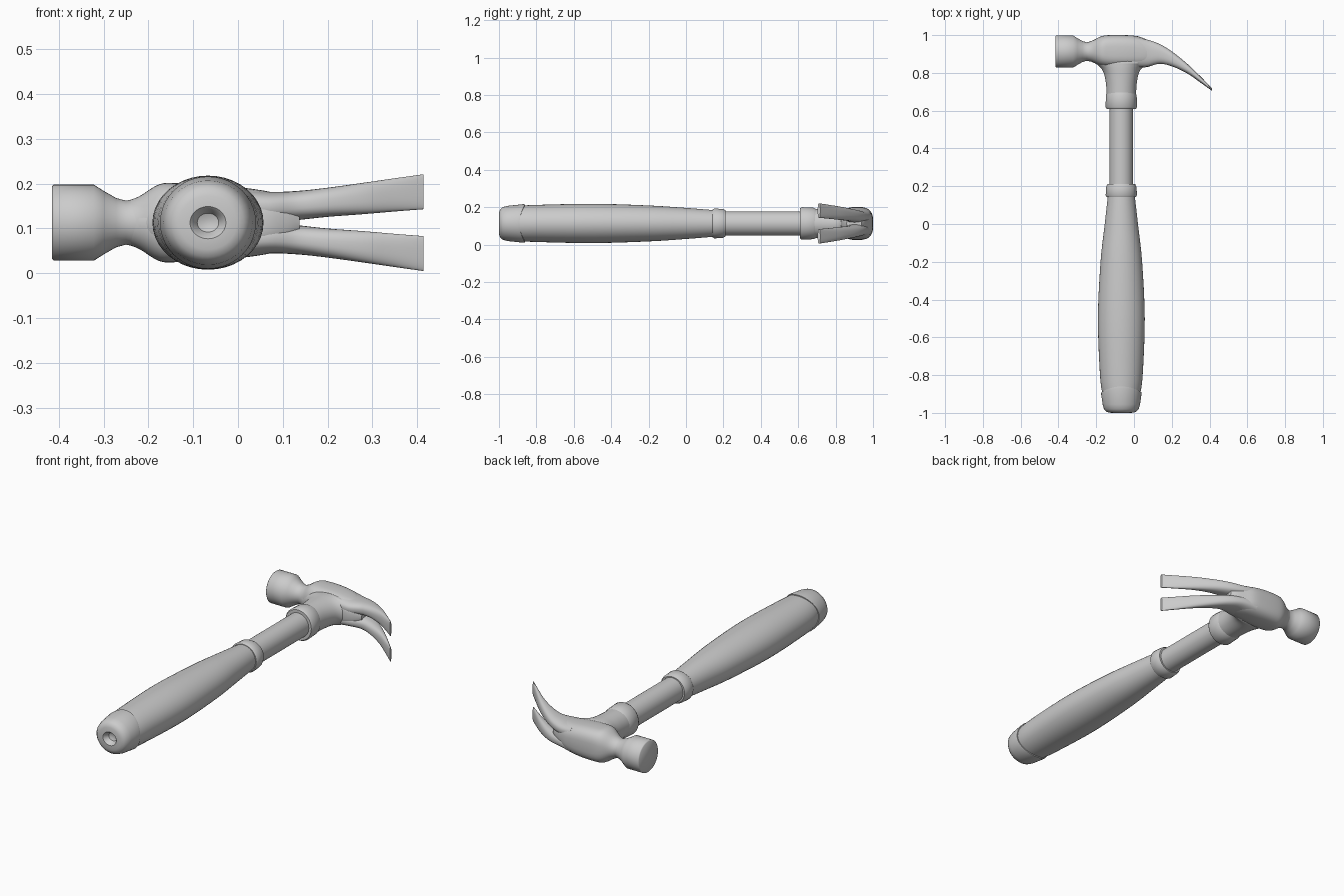
import bpy, bmesh, math
from mathutils import Vector

CX, CZ = -0.067, 0.113   # handle axis
FY = 0.913               # striking face axis height


def refine(st, k):
    """Catmull-Rom interpolation between stations."""
    if k < 2:
        return st
    out = []
    for i in range(len(st) - 1):
        p = [Vector(st[min(max(j, 0), len(st) - 1)]) for j in range(i - 1, i + 3)]
        for s in range(k):
            t = s / k
            out.append(tuple(0.5 * (2 * p[1] + (p[2] - p[0]) * t
                       + (2 * p[0] - 5 * p[1] + 4 * p[2] - p[3]) * t * t
                       + (3 * p[1] - p[0] - 3 * p[2] + p[3]) * t ** 3)))
    return out + [st[-1]]


def loft(name, axis, stations, k=1, seg=40, angle=38, wave=None):
    """Stations: (position, centre u, centre z, half u, half z, exponent)."""
    bm = bmesh.new()
    rings = []
    for t, cu, cv, hu, hv, n in refine(stations, k):
        ring = []
        for i in range(seg):
            a = 2 * math.pi * i / seg
            c, s = math.cos(a), math.sin(a)
            u = cu + hu * math.copysign(abs(c) ** (2 / n), c)
            v = cv + hv * math.copysign(abs(s) ** (2 / n), s)
            w = t + (wave(t, a) if wave else 0)
            ring.append(bm.verts.new((w, u, v) if axis == 'x' else (u, w, v)))
        rings.append(ring)
    for a, b in zip(rings, rings[1:]):
        for i in range(seg):
            j = (i + 1) % seg
            bm.faces.new((a[i], a[j], b[j], b[i]))
    bm.faces.new(rings[0])
    bm.faces.new(rings[-1])
    bmesh.ops.recalc_face_normals(bm, faces=bm.faces)
    me = bpy.data.meshes.new(name)
    bm.to_mesh(me)
    bm.free()
    me.shade_smooth()
    me.set_sharp_from_angle(angle=math.radians(angle))
    ob = bpy.data.objects.new(name, me)
    bpy.context.collection.objects.link(ob)
    return ob


def turned(name, prof, **kw):
    """Handle part from (y, half width x, half height z)."""
    return loft(name, 'y', [(y, CX, CZ, rx, rz, 2) for y, rx, rz in prof], **kw)


# Grip, shaft and collars
turned("grip", [(-0.9, 0.100, 0.094), (-0.8, 0.113, 0.099), (-0.5, 0.124, 0.105),
                (-0.2, 0.110, 0.096), (0.0, 0.088, 0.083), (0.16, 0.070, 0.070)], k=5)
turned("shaft", [(0.1, 0.063, 0.065), (0.7, 0.063, 0.065)])
for name, y0, y1, rx, rz in (("grip_collar", 0.142, 0.212, 0.083, 0.080),
                             ("head_collar", 0.610, 0.697, 0.084, 0.087)):
    turned(name, [(y0, 0.06, 0.06), (y0, rx - 0.006, rz - 0.006), (y0 + 0.01, rx, rz),
                  (y1 - 0.015, rx - 0.003, rz - 0.003), (y1, rx - 0.010, rz - 0.010),
                  (y1, 0.06, 0.06)])

# Butt cap with wavy rim and dimple
turned("butt_cap", [(-0.875, 0.09, 0.085), (-0.875, 0.106, 0.102), (-0.885, 0.107, 0.103),
                    (-0.955, 0.099, 0.094), (-0.980, 0.092, 0.087), (-0.993, 0.080, 0.076),
                    (-0.999, 0.064, 0.060), (-1.0, 0.040, 0.036), (-0.995, 0.035, 0.031),
                    (-0.972, 0.024, 0.021), (-0.967, 0.010, 0.009)],
       wave=lambda t, a: -0.015 * math.cos(2 * a) if t > -0.9 else 0)

# Striking face
loft("striking_face", 'x', [(x, FY, CZ, r, r, 2) for x, r in
     ((-0.415, 0.081), (-0.411, 0.085), (-0.322, 0.085), (-0.300, 0.071), (-0.272, 0.055),
      (-0.250, 0.049), (-0.225, 0.054), (-0.19, 0.070), (-0.15, 0.075))], angle=50)

# Head body, fading inside the claw
loft("head_body", 'x', [
    (-0.250, 0.913, CZ, 0.048, 0.048, 2.0), (-0.220, 0.914, CZ, 0.057, 0.059, 2.1),
    (-0.175, 0.915, CZ, 0.078, 0.086, 2.6), (-0.130, 0.915, CZ, 0.085, 0.088, 3.0),
    (-0.050, 0.914, CZ, 0.086, 0.085, 3.0), (0.020, 0.911, CZ, 0.083, 0.077, 2.8),
    (0.070, 0.903, CZ, 0.072, 0.069, 2.5), (0.110, 0.901, CZ, 0.056, 0.058, 2.3),
    (0.137, 0.899, CZ, 0.040, 0.040, 2.0)], k=4, angle=50)

# Socket flaring into the head
loft("head_socket", 'y', [
    (0.685, -0.067, CZ, 0.078, 0.077, 2), (0.740, -0.067, CZ, 0.081, 0.078, 2),
    (0.790, -0.067, CZ, 0.090, 0.079, 2), (0.820, -0.067, CZ, 0.104, 0.080, 2),
    (0.840, -0.064, CZ, 0.126, 0.080, 2), (0.856, -0.057, CZ, 0.152, 0.079, 2),
    (0.885, -0.057, CZ, 0.140, 0.070, 2)], k=4, angle=60)

# Claw tines: (x, top y, bottom y, inner z, outer z), mirrored
tines = [(0.0, 0.990, 0.832, 0.000, 0.078), (0.07, 0.976, 0.833, 0.000, 0.069),
         (0.135, 0.953, 0.848, 0.006, 0.071), (0.20, 0.914, 0.835, 0.013, 0.078),
         (0.28, 0.850, 0.798, 0.019, 0.089), (0.35, 0.783, 0.750, 0.025, 0.099),
         (0.414, 0.718, 0.704, 0.030, 0.108)]
for name, s in (("claw_upper", 1), ("claw_lower", -1)):
    loft(name, 'x', [(x, (t + b) / 2, CZ + s * (i + o) / 2, (t - b) / 2, (o - i) / 2, 2.5)
                     for x, t, b, i, o in tines], k=5)
